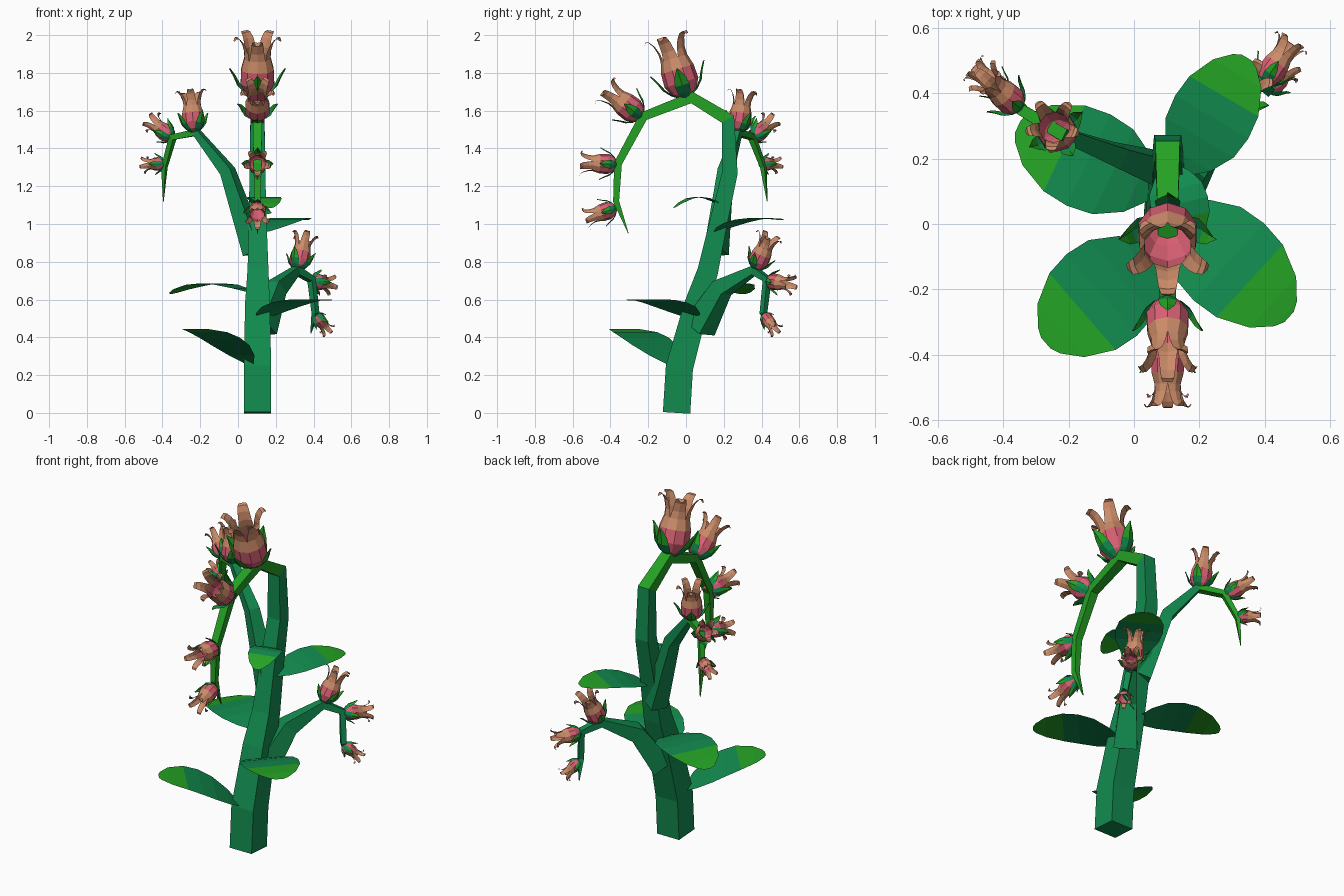
import bpy, math
from mathutils import Vector

if "Cube" in bpy.data.objects:
    bpy.data.objects.remove(bpy.data.objects["Cube"])

def mat(name, c):
    m = bpy.data.materials.new(name)
    m.diffuse_color = (*c, 1)
    m.use_nodes = True
    m.node_tree.nodes["Principled BSDF"].inputs["Base Color"].default_value = m.diffuse_color
    return m

STEM = mat("stem_green", (0.006, 0.26, 0.078))
BRIGHT = mat("bright_green", (0.018, 0.36, 0.018))
PINK = mat("petal_pink", (0.68, 0.115, 0.17))
TAN = mat("petal_tan", (0.60, 0.26, 0.14))

def make(name, verts, faces, mats, idx):
    me = bpy.data.meshes.new(name)
    me.from_pydata([tuple(v) for v in verts], [], faces)
    for m in mats:
        me.materials.append(m)
    for p, i in zip(me.polygons, idx):
        p.material_index = i
    me.update()
    ob = bpy.data.objects.new(name, me)
    bpy.context.collection.objects.link(ob)
    return ob

# square tapering tube; segments from bright_from onward are bright green
def stalk(name, pts, side, bright_from):
    P = [Vector(p[:3]) for p in pts]
    side = Vector(side).normalized()
    verts, faces, idx = [], [], []
    n = len(P)
    for i, p in enumerate(P):
        a = (P[i] - P[i - 1]).normalized() if i else Vector((0, 0, 0))
        b = (P[i + 1] - P[i]).normalized() if i < n - 1 else Vector((0, 0, 0))
        t = (a + b).normalized()
        v = t.cross(side).normalized()
        u = v.cross(t).normalized()
        h = pts[i][3] / 2
        for su, sv in ((-1, -1), (1, -1), (1, 1), (-1, 1)):
            verts.append(p + u * su * h + v * sv * h)
    for i in range(n - 1):
        for k in range(4):
            l = (k + 1) % 4
            faces.append((i * 4 + k, i * 4 + l, i * 4 + 4 + l, i * 4 + 4 + k))
            idx.append(int(i >= bright_from))
    faces += [(3, 2, 1, 0), tuple(range(4 * n - 4, 4 * n))]
    idx += [0, idx[-1]]
    make(name, verts, faces, [STEM, BRIGHT], idx)

# broad arched leaf, bright at the tip
def leaf(name, base, tip, half, arch):
    base, tip = Vector(base), Vector(tip)
    d = tip - base
    perp = Vector((-d.y, d.x, 0)).normalized()
    rows = [(0, .2), (.12, .62), (.3, .93), (.48, 1), (.66, .94), (.86, .66), (.97, .32), (1, .13)]
    verts, faces, idx = [], [], []
    for t, w in rows:
        c = base + d * t + Vector((0, 0, arch * 4 * t * (1 - t)))
        verts += [c - perp * w * half, c + perp * w * half]
    for i in range(len(rows) - 1):
        faces.append((2 * i, 2 * i + 2, 2 * i + 3, 2 * i + 1))
        idx.append(int(rows[i][0] > .6))
    make(name, verts, faces, [STEM, BRIGHT], idx)

# bell flower: strips of (height, radius, half angle in degrees), scaled by length
PETAL = [(0, .07, 36), (.08, .19, 36), (.24, .275, 36), (.46, .265, 36), (.64, .215, 36),
         (.76, .215, 30), (.9, .255, 22), (.985, .31, 15), (1.0, .355, 10), (.95, .385, 4)]
SEPAL = [(0, .08, 38), (.08, .2, 30), (.2, .3, 23), (.33, .35, 15), (.47, .42, 1.5)]

def strips(name, base, tip, rows, count, mats, split, bulge):
    base, tip = Vector(base), Vector(tip)
    L = (tip - base).length
    d = (tip - base).normalized()
    s = Vector((0, 0, 1)).cross(d).normalized()
    f = s.cross(d)
    verts, faces, idx = [], [], []
    for k in range(count):
        o = len(verts)
        for h, r, ha in rows:
            for j in (-1, 0, 1):
                a = math.tau * k / count + math.radians(ha) * j
                rr = r * (bulge if j == 0 else 1)
                verts.append(base + (d * h + (f * math.cos(a) + s * math.sin(a)) * rr) * L)
        for i in range(len(rows) - 1):
            for j in (0, 1):
                q = o + 3 * i + j
                faces.append((q, q + 1, q + 4, q + 3))
                idx.append(int(i >= split))
    make(name, verts, faces, mats, idx)

def flower(name, base, tip):
    strips(name + "_petals", base, tip, PETAL, 5, [PINK, TAN], 3, 1.0)
    strips(name + "_sepals", base, tip, SEPAL, 4, [STEM, BRIGHT], 2, 1.06)

# stems
stalk("main_stem", [(.103, -.05, 0, .145), (.103, -.035, .24, .145), (.103, .055, .57, .13),
                    (.106, .115, .75, .11), (.104, .17, 1.0, .095), (.103, .232, 1.27, .083),
                    (.103, .222, 1.555, .075), (.103, .03, 1.67, .062), (.103, -.225, 1.57, .05),
                    (.103, -.36, 1.32, .042), (.103, -.37, 1.12, .032), (.103, -.305, .95, .003)],
      (1, 0, 0), 6)
stalk("left_branch", [(.09, .16, .85, .1), (-.055, .21, 1.28, .065), (-.22, .275, 1.485, .04),
                      (-.345, .35, 1.46, .034), (-.39, .41, 1.3, .026), (-.395, .43, 1.12, .003)],
      (.46, .89, 0), 2)
stalk("right_branch", [(.12, .07, .45, .13), (.2, .19, .66, .09), (.31, .36, .755, .045),
                       (.39, .43, .705, .036), (.41, .41, .53, .03), (.385, .46, .42, .003)],
      (.76, -.65, 0), 9)

# leaves
leaf("low_left_leaf", (.06, -.08, .26), (-.27, -.365, .445), .165, .05)
leaf("mid_left_leaf", (.06, .1, .64), (-.355, .3, .63), .155, .05)
leaf("mid_right_leaf", (.12, .04, .5), (.475, -.285, .595), .16, .04)
leaf("high_back_leaf", (.14, .16, .96), (.345, .51, 1.02), .13, .035)
leaf("high_front_leaf", (.11, .18, 1.1), (.17, -.065, 1.085), .09, .05)

# flowers (base, tip)
for n, b, t in [
    ("top_flower_1", (.103, 0, 1.67), (.103, -.1, 1.995)),
    ("top_flower_2", (.103, -.235, 1.565), (.103, -.43, 1.715)),
    ("top_flower_3", (.103, -.365, 1.315), (.103, -.56, 1.325)),
    ("top_flower_4", (.103, -.37, 1.085), (.103, -.535, 1.03)),
    ("left_flower_1", (-.23, .275, 1.485), (-.25, .305, 1.705)),
    ("left_flower_2", (-.35, .355, 1.455), (-.46, .45, 1.545)),
    ("left_flower_3", (-.39, .4, 1.32), (-.495, .48, 1.315)),
    ("right_flower_1", (.315, .365, .76), (.355, .445, .94)),
    ("right_flower_2", (.395, .43, .7), (.485, .56, .68)),
    ("right_flower_3", (.41, .41, .52), (.475, .475, .435)),
]:
    flower(n, b, t)
